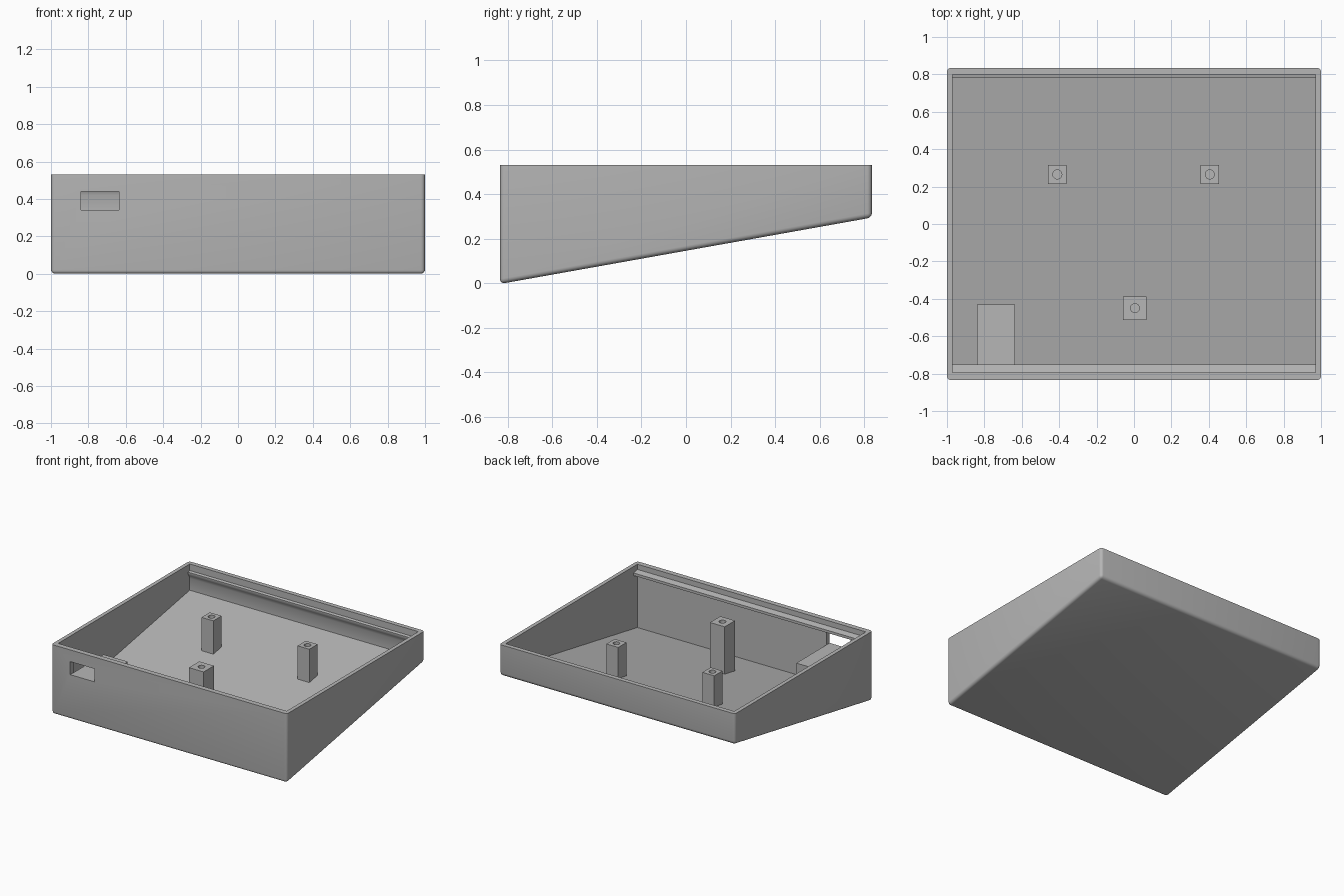
import bpy, bmesh, math

cube = bpy.data.objects.get("Cube")
if cube:
    bpy.data.objects.remove(cube, do_unlink=True)

grey = bpy.data.materials.new("grey_plastic")
grey.use_nodes = True
color = (0.47, 0.47, 0.47, 1)
grey.diffuse_color = color
grey.node_tree.nodes["Principled BSDF"].inputs["Base Color"].default_value = color

TOP = 0.53
FRONT, BACK = -0.835, 0.835
SLOPE = 0.298 / (BACK - FRONT)


def bottom(y, lift=0.0):
    """Height of the tilted underside at depth y."""
    return (y - FRONT) * SLOPE - 0.003 + lift


def extrude_x(name, profile, x0, x1):
    """Solid made by sweeping a (y, z) profile along x."""
    bm = bmesh.new()
    face = bm.faces.new([bm.verts.new((x0, y, z)) for y, z in profile])
    swept = bmesh.ops.extrude_face_region(bm, geom=[face])["geom"]
    bmesh.ops.translate(bm, vec=(x1 - x0, 0, 0),
                        verts=[v for v in swept if isinstance(v, bmesh.types.BMVert)])
    bmesh.ops.recalc_face_normals(bm, faces=bm.faces)
    mesh = bpy.data.meshes.new(name)
    bm.to_mesh(mesh)
    bm.free()
    mesh.materials.append(grey)
    obj = bpy.data.objects.new(name, mesh)
    bpy.context.collection.objects.link(obj)
    return obj


def block(name, x0, x1, y0, y1, top, low0, low1):
    return extrude_x(name, [(y0, low0), (y1, low1), (y1, top), (y0, top)], x0, x1)


def cut(obj, cutter):
    """Subtract the cutter, then discard it."""
    cutter.hide_render = True
    mod = obj.modifiers.new("cut", 'BOOLEAN')
    mod.operation, mod.solver, mod.object = 'DIFFERENCE', 'EXACT', cutter
    bpy.context.view_layer.update()
    deps = bpy.context.evaluated_depsgraph_get()
    mesh = bpy.data.meshes.new_from_object(obj.evaluated_get(deps))
    obj.modifiers.clear()
    obj.data = mesh
    bpy.data.objects.remove(cutter, do_unlink=True)


def smooth(obj, degrees):
    bpy.ops.object.select_all(action='DESELECT')
    obj.select_set(True)
    bpy.context.view_layer.objects.active = obj
    bpy.ops.object.shade_smooth_by_angle(angle=math.radians(degrees))


# Outer wedge, rounded everywhere except around the open top
case = block("case", -1, 1, FRONT, BACK, TOP, bottom(FRONT), bottom(BACK))
bm = bmesh.new()
bm.from_mesh(case.data)
edges = [e for e in bm.edges if any(v.co.z < TOP - 0.01 for v in e.verts)]
bmesh.ops.bevel(bm, geom=edges, offset=0.022, offset_type='OFFSET',
                segments=4, profile=0.5, affect='EDGES', clamp_overlap=True)
bm.to_mesh(case.data)
bm.free()

# Cavity, with the retaining lips on the front and back walls in its profile
WALL, FLOOR = 0.04, 0.04
inner_f, inner_b = FRONT + WALL, BACK - WALL + 0.005
cavity = [
    (inner_f, 0.6), (inner_f, 0.49), (-0.75, 0.48), (-0.75, 0.46), (inner_f, 0.445),
    (inner_f, bottom(inner_f, FLOOR)), (inner_b, bottom(inner_b, FLOOR)),
    (inner_b, 0.42), (0.79, 0.445), (0.78, 0.46), (0.78, 0.475),
    (inner_b, 0.48), (inner_b, 0.6),
]
cut(case, extrude_x("cavity_cutter", cavity, -0.97, 0.97))

# Cable port through the front wall
PORT_X = (-0.84, -0.635)
cut(case, block("port_cutter", *PORT_X, -0.9, -0.77, 0.44, 0.34, 0.34))
smooth(case, 35)

# Shelf behind the port
block("port_shelf", *PORT_X, inner_f - 0.01, -0.43, 0.34,
      bottom(inner_f, FLOOR / 2), bottom(-0.43, FLOOR / 2))

# Square posts with screw holes
for name, x, y, size in (("rear_right_post", -0.41, 0.265, 0.10),
                         ("rear_left_post", 0.405, 0.265, 0.10),
                         ("front_post", 0.005, -0.45, 0.125)):
    h = size / 2
    post = block(name, x - h, x + h, y - h, y + h, 0.48,
                 bottom(y - h, FLOOR / 2), bottom(y + h, FLOOR / 2))
    bpy.ops.mesh.primitive_cylinder_add(vertices=32, radius=0.024, depth=0.3,
                                        location=(x, y, 0.5))
    drill = bpy.context.object
    drill.data.materials.append(grey)
    cut(post, drill)
    smooth(post, 30)
